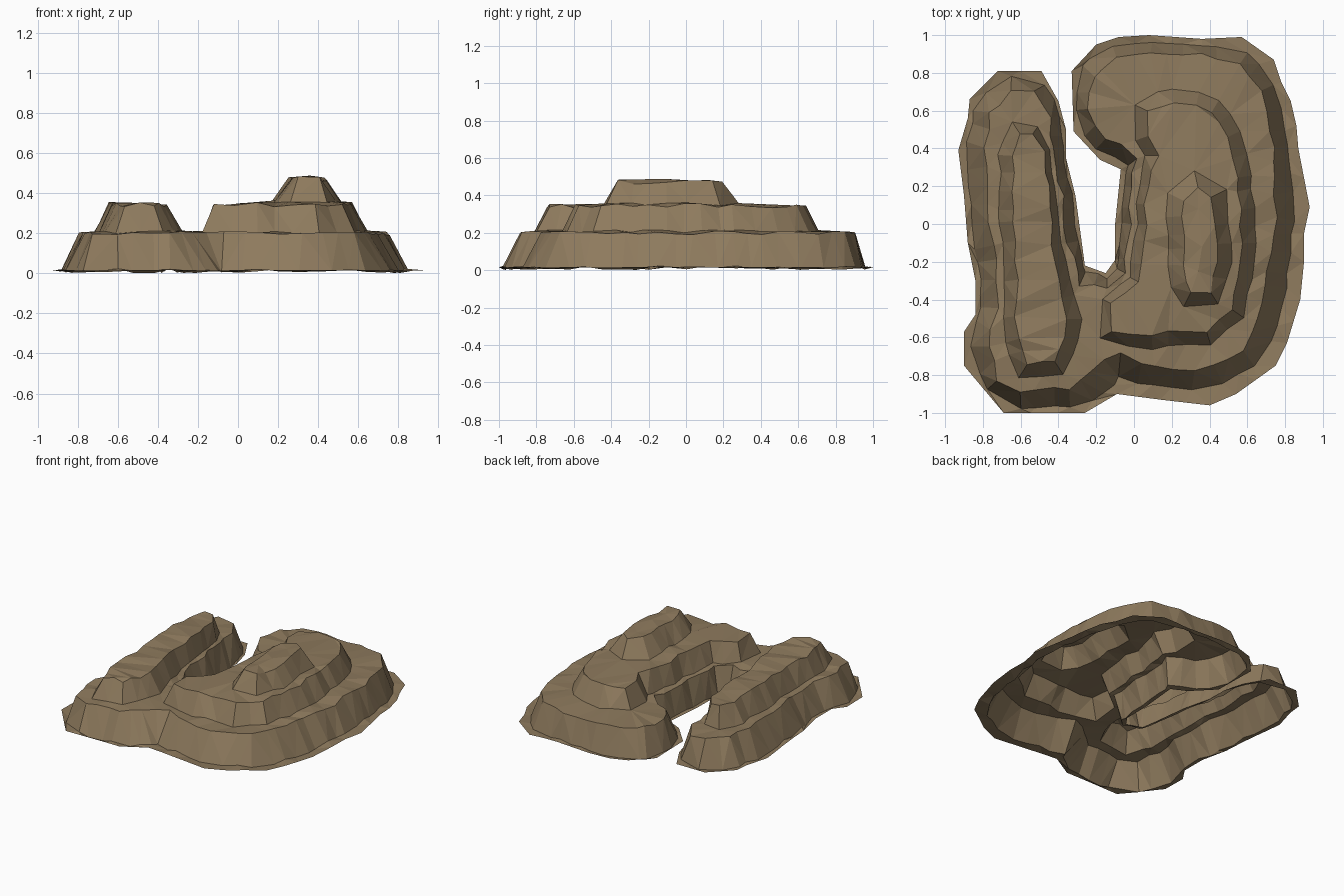
import bpy, random
from mathutils import Vector
from mathutils.geometry import delaunay_2d_cdt, intersect_point_line

if "Cube" in bpy.data.objects:
    bpy.data.objects.remove(bpy.data.objects["Cube"])

random.seed(4)

# Contours of the terraced rock, counter-clockwise: ground edge and cliff tops
ground = [(-.69, -1.0), (-.26, -1.0), (-.09, -.90), (.14, -.93), (.40, -.96), (.54, -.90),
          (.75, -.75), (.81, -.63), (.88, -.40), (.90, -.2), (.90, -.05), (.93, .09),
          (.87, .40), (.86, .52), (.83, .65), (.78, .75), (.74, .87), (.57, .99),
          (.36, .98), (.08, 1.0), (-.08, .99), (-.2, .95), (-.33, .81), (-.32, .49),
          (-.18, .34), (-.07, .29), (-.10, .0), (-.10, -.19), (-.15, -.26), (-.26, -.22),
          (-.31, .15), (-.36, .35), (-.36, .5), (-.40, .65), (-.49, .81), (-.72, .81),
          (-.87, .66), (-.88, .56), (-.93, .39), (-.90, .15), (-.88, -.1), (-.84, -.3),
          (-.84, -.48), (-.90, -.57), (-.90, -.75)]
shelf = [(-.72, -.82), (-.6, -.88), (-.35, -.87), (-.22, -.77), (-.08, -.69), (.03, -.73),
         (.2, -.78), (.42, -.75), (.58, -.66), (.65, -.5), (.70, -.25), (.75, -.05),
         (.75, .25), (.72, .5), (.68, .7), (.55, .86), (.35, .90), (.1, .90), (-.1, .87),
         (-.22, .77), (-.25, .6), (-.15, .46), (.02, .36), (-.02, .2), (-.03, -.1),
         (-.05, -.25), (-.13, -.34), (-.28, -.33), (-.35, -.1), (-.38, .15), (-.42, .4),
         (-.45, .56), (-.54, .70), (-.66, .70), (-.76, .58), (-.79, .4), (-.78, .1),
         (-.74, -.2), (-.73, -.45), (-.77, -.65)]
upper_right = [(-.12, -.56), (.1, -.58), (.38, -.58), (.51, -.46), (.56, -.2), (.57, .0),
               (.54, .25), (.51, .45), (.42, .6), (.22, .64), (.08, .59), (.06, .46),
               (.12, .35), (.07, .2), (.05, -.1), (.02, -.3), (-.12, -.43)]
upper_left = [(-.57, -.74), (-.43, -.74), (-.37, -.6), (-.37, -.4), (-.42, -.2), (-.45, .1),
              (-.48, .38), (-.54, .49), (-.61, .49), (-.64, .35), (-.64, .0), (-.62, -.3),
              (-.62, -.6)]
summit = [(.30, -.37), (.40, -.36), (.44, -.2), (.43, .0), (.40, .14), (.33, .2),
          (.26, .12), (.26, -.05), (.26, -.22)]


def resample(loop, step):
    """Split a closed loop into edges of about the given length."""
    out = []
    for i, p in enumerate(loop):
        a, b = Vector(p), Vector(loop[(i + 1) % len(loop)])
        n = max(1, round((b - a).length / step))
        out += [a.lerp(b, k / n) for k in range(n)]
    return out


def nearest(p, loop):
    best = None
    for i, a in enumerate(loop):
        b = loop[(i + 1) % len(loop)]
        q, t = intersect_point_line(p, a, b)
        q = a.lerp(b, min(1, max(0, t))).to_2d()
        if best is None or (q - p).length < (best - p).length:
            best = q
    return best


def ground_foot(loop, outer):
    """Foot of the lowest cliff: part of the way to the ground edge."""
    return [p.lerp(nearest(p, outer), .75 if p.x < -.15 else .58) for p in loop]


def tier_foot(loop, outer, reach):
    """Foot of an upper cliff: offset outwards, kept inside the next contour."""
    out = []
    for i, p in enumerate(loop):
        d = loop[(i + 1) % len(loop)] - loop[i - 1]
        gap = (nearest(p, outer) - p).length
        out.append(p + Vector((d.y, -d.x)).normalized() * min(reach, gap * .6))
    return out


def rough(loop, amount):
    return [p + Vector((random.uniform(-amount, amount), random.uniform(-amount, amount))) for p in loop]


# Contours in plan, each with its height and height variation
g = resample(ground, .14)
s = rough(resample(shelf, .09), .014)
levels = [(g, .017, .003), (rough(ground_foot(s, g), .005), .013, .011), (s, .2, .01)]
r = rough(resample(upper_right, .09), .014)
l = rough(resample(upper_left, .09), .014)
for top in (r, l):
    levels += [(rough(tier_foot(top, s, .075), .007), .207, .01), (top, .345, .012)]
t = rough(resample(summit, .10), .009)
levels += [(rough(tier_foot(t, r, .09), .008), .355, .01), (t, .472, .012),
           ([Vector((.34, -.25)), Vector((.36, -.12)), Vector((.34, .08))], .482, .008)]

# Join the contours into one faceted open shell
pts, edges, z = [], [], []
for loop, h, var in levels:
    n, k = len(pts), len(loop)
    pts += loop
    z += [h + random.uniform(-var, var) for _ in loop]
    edges += [(n + i, n + (i + 1) % k) for i in range(k)] if k > 3 else [(n, n + 1), (n + 1, n + 2)]
verts, _, faces, origin, _, _ = delaunay_2d_cdt(pts, edges, [], 1, 1e-5)


def height(i):
    if origin[i]:
        return z[origin[i][0]]
    near = min(range(len(pts)), key=lambda j: (pts[j] - verts[i]).length)
    return z[near]


mesh = bpy.data.meshes.new("terraced_rock")
mesh.from_pydata([(v.x, v.y, max(0, height(i))) for i, v in enumerate(verts)], [], faces)
rock = bpy.data.objects.new("terraced_rock", mesh)
bpy.context.collection.objects.link(rock)

# One brown stone colour
mat = bpy.data.materials.new("brown stone")
mat.diffuse_color = (.27, .195, .11, 1)
mat.use_nodes = True
mat.node_tree.nodes["Principled BSDF"].inputs["Base Color"].default_value = mat.diffuse_color
mesh.materials.append(mat)
